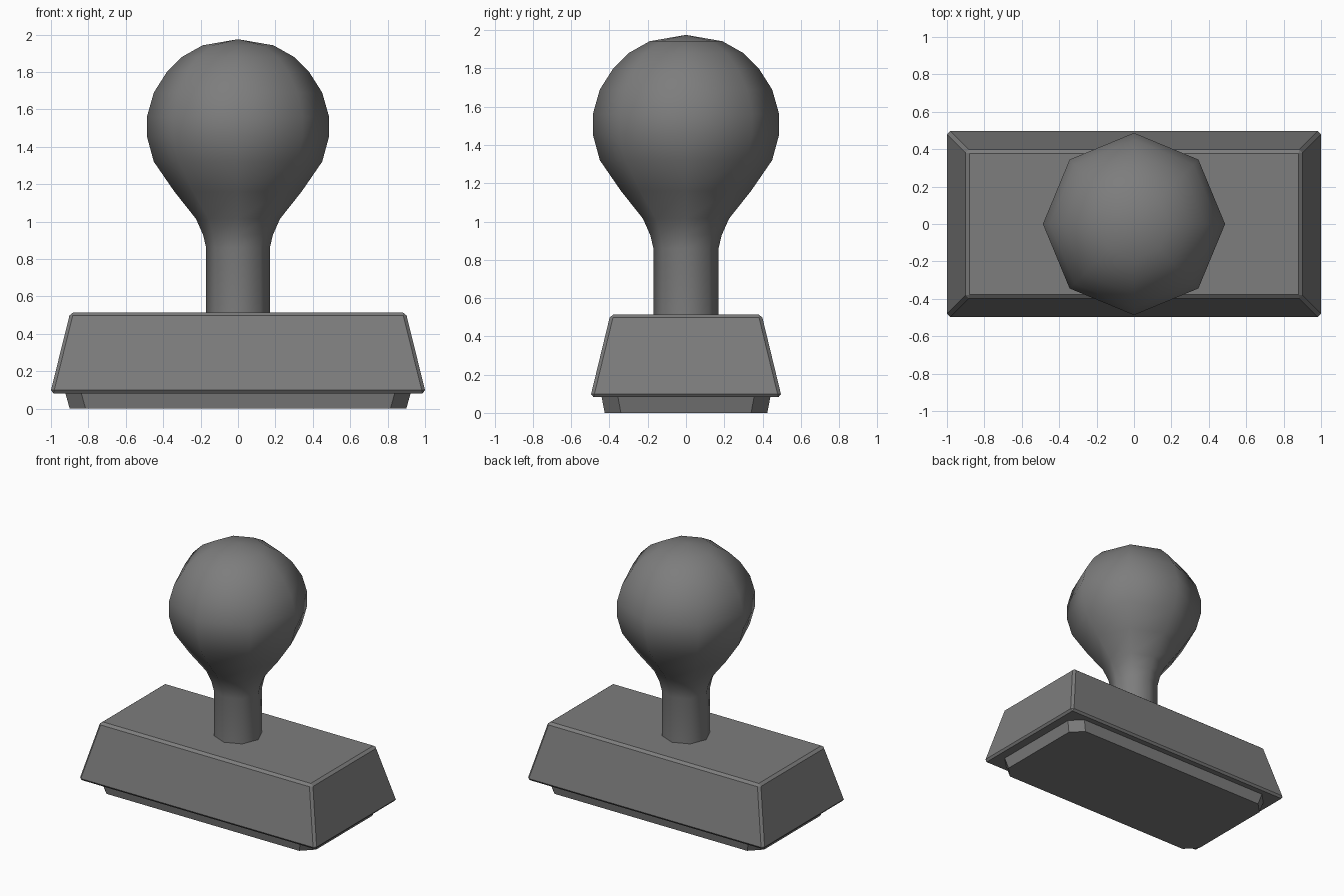
import bpy, bmesh
from math import cos, sin, pi, radians

if "Cube" in bpy.data.objects:
    bpy.data.objects.remove(bpy.data.objects["Cube"])

# Dark grey finish shared by all parts
dark = bpy.data.materials.new("dark_grey")
dark.diffuse_color = (0.205, 0.205, 0.205, 1)
dark.use_nodes = True
dark.node_tree.nodes["Principled BSDF"].inputs["Base Color"].default_value = dark.diffuse_color


def loft(name, rings):
    """Skin a stack of equal-length vertex rings and cap both ends."""
    bm = bmesh.new()
    rows = [[bm.verts.new(p) for p in ring] for ring in rings]
    for a, b in zip(rows, rows[1:]):
        for i in range(len(a)):
            j = (i + 1) % len(a)
            bm.faces.new((a[i], a[j], b[j], b[i]))
    bm.faces.new(rows[0][::-1])
    top = bm.faces.new(rows[-1])
    bmesh.ops.recalc_face_normals(bm, faces=bm.faces)
    if name == "handle":  # raise the knob's cap to a shallow point
        bmesh.ops.poke(bm, faces=[top])["verts"][0].co.z = 1.975
    mesh = bpy.data.meshes.new(name)
    bm.to_mesh(mesh)
    bm.free()
    mesh.materials.append(dark)
    obj = bpy.data.objects.new(name, mesh)
    bpy.context.collection.objects.link(obj)
    return obj


def rect(x, y, z):
    return [(-x, -y, z), (x, -y, z), (x, y, z), (-x, y, z)]


def cut_rect(x, y, c, z):
    """Rectangle with corners cut by c."""
    return [(-x + c, -y, z), (x - c, -y, z), (x, -y + c, z), (x, y - c, z),
            (x - c, y, z), (-x + c, y, z), (-x, y - c, z), (-x, -y + c, z)]


# Tapered block with a thin chamfer
block = loft("stamp_block", [rect(1.004, 0.5, 0.082), rect(0.897, 0.395, 0.515)])
bevel = block.modifiers.new("chamfer", "BEVEL")
bevel.width = 0.017
bevel.segments = 1

# Printing pad underneath, narrowing downwards
loft("stamp_pad", [cut_rect(0.9, 0.425, 0.085, 0), cut_rect(0.925, 0.442, 0.085, 0.09)])

# Eight-sided turned handle with round knob
profile = [(0.17, 0.5), (0.17, 0.86), (0.187, 0.93), (0.225, 1.015),
           (0.34, 1.16), (0.45, 1.32), (0.487, 1.455), (0.487, 1.56),
           (0.45, 1.69), (0.38, 1.8), (0.3, 1.88), (0.19, 1.942)]
handle = loft("handle", [[(r * cos(i * pi / 4), r * sin(i * pi / 4), z) for i in range(8)]
                         for r, z in profile])
bpy.ops.object.select_all(action="DESELECT")
handle.select_set(True)
bpy.context.view_layer.objects.active = handle
bpy.ops.object.shade_smooth_by_angle(angle=radians(60))
